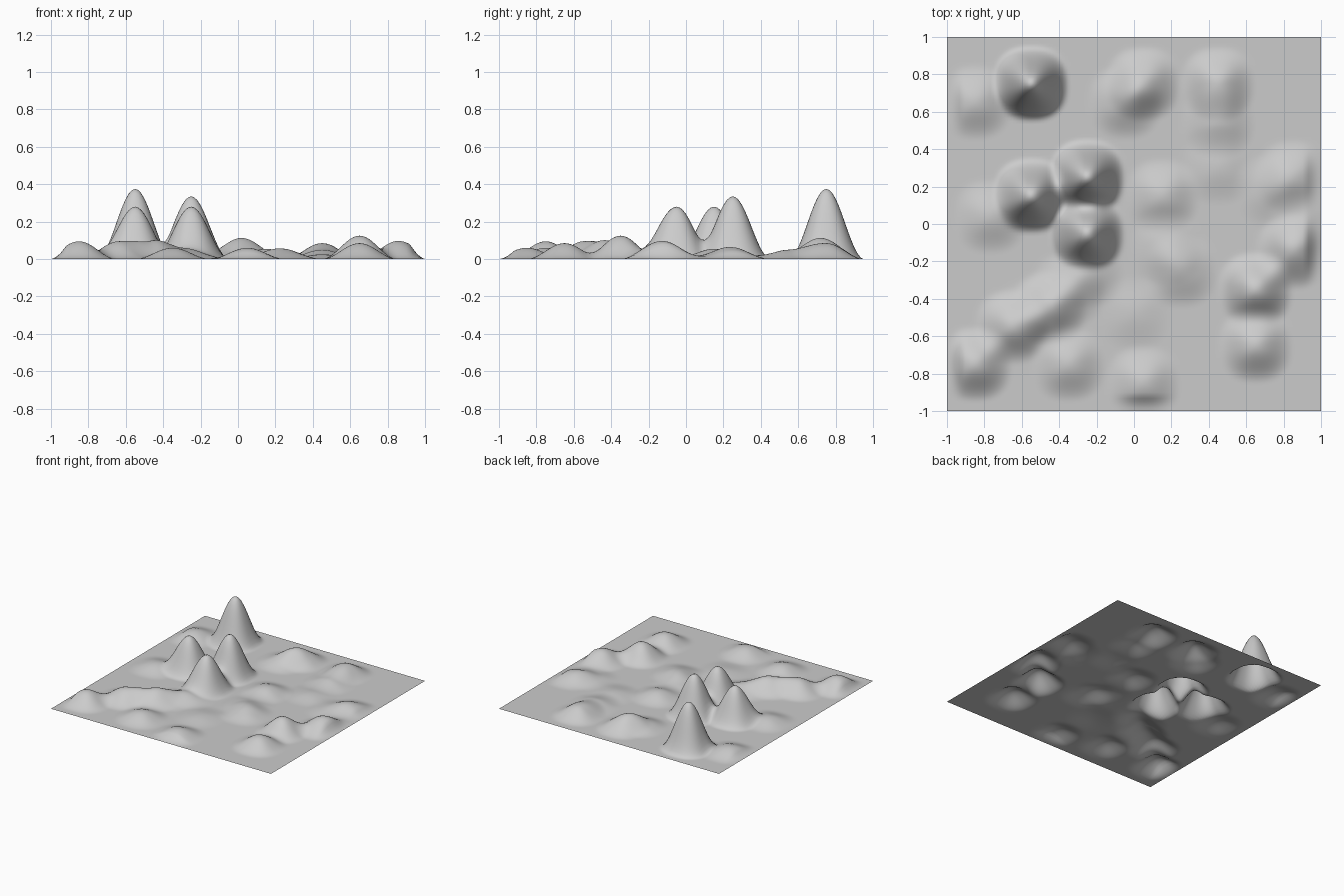
import bpy, bmesh, math

# hills: (x, y, height)
TALL = [(-.55, .75, .375), (-.25, .25, .335), (-.55, .15, .28), (-.25, -.05, .28)]
LOW = [
    (-.85, .65, .055), (.05, .75, .09), (-.05, .65, .055),
    (.45, .75, .085), (.45, .55, .05), (.45, .3, .025),
    (.15, .15, .055), (.25, -.25, .045), (.17, -.13, .03),
    (.65, -.35, .125), (.65, -.65, .085),
    (.85, -.15, .085), (.9, -.03, .03), (.85, .25, .055), (.73, .18, .025),
    (-.85, -.75, .095), (-.65, -.55, .085), (-.55, -.5, .02), (-.45, -.45, .08),
    (-.35, -.35, .04), (-.25, -.25, .04),
    (-.35, -.75, .06), (.05, -.85, .06), (.0, -.48, .02), (-.77, .04, .045),
]
RADIUS = .205


def falloff(dx, dy):
    # slightly squared-off cosine bump
    d = (abs(dx) ** 2.4 + abs(dy) ** 2.4) ** (1 / 2.4) / RADIUS
    return .5 + .5 * math.cos(math.pi * d) if d < 1 else 0


def height(x, y):
    z = sum(h * falloff(x - cx, y - cy) for cx, cy, h in TALL + LOW)
    edge = min(1, (1 - max(abs(x), abs(y))) / .08)
    return z * edge


# terrain sheet, open underneath
bm = bmesh.new()
bmesh.ops.create_grid(bm, x_segments=120, y_segments=120, size=1)
for v in bm.verts:
    v.co.z = height(v.co.x, v.co.y)
for f in bm.faces:
    f.smooth = True
mesh = bpy.data.meshes.new("terrain")
bm.to_mesh(mesh)
bm.free()
terrain = bpy.data.objects.new("terrain", mesh)
bpy.context.collection.objects.link(terrain)
